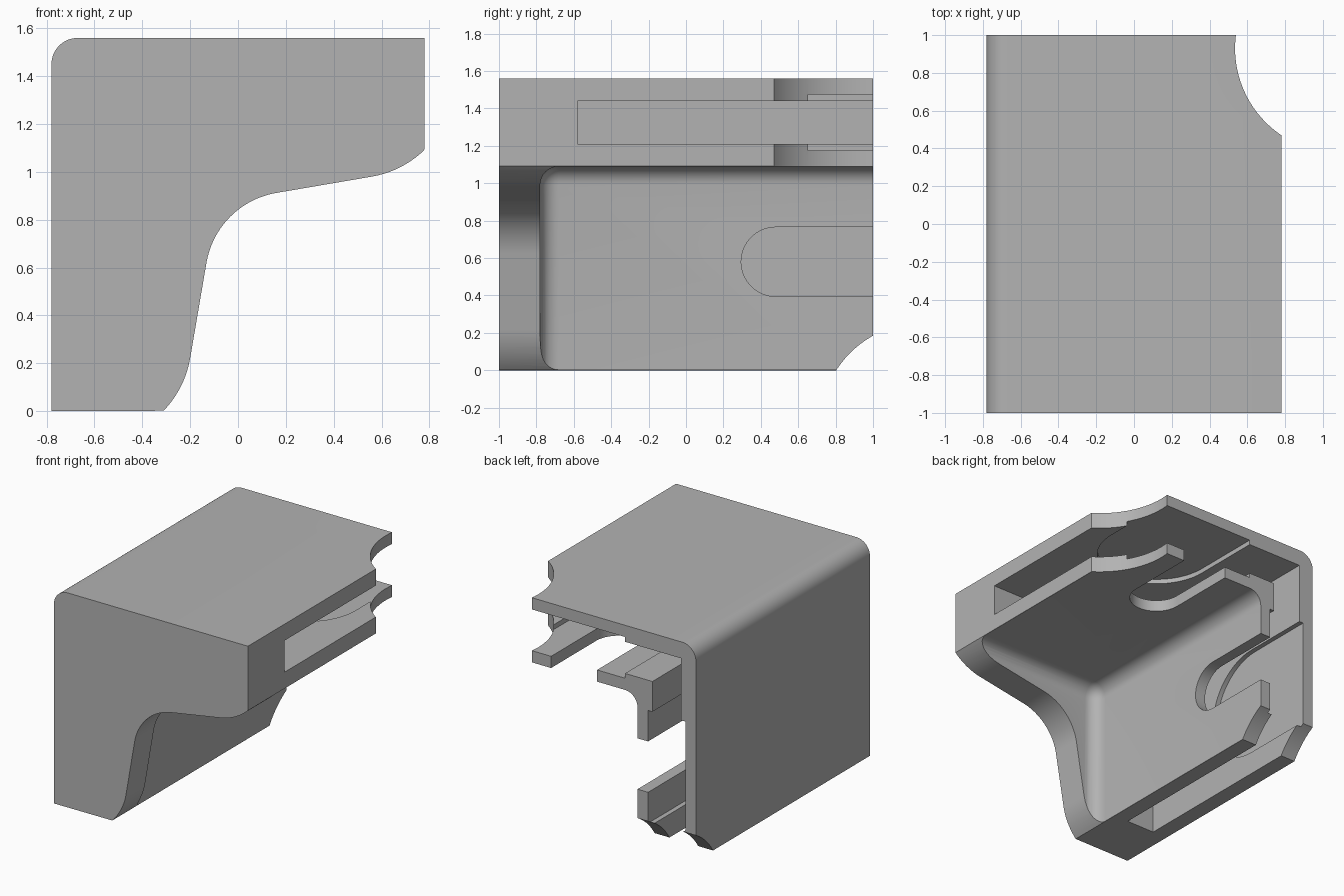
import bpy, bmesh
from math import sin, cos, radians

if "Cube" in bpy.data.objects:
    bpy.data.objects.remove(bpy.data.objects["Cube"], do_unlink=True)

W, H = 0.78, 1.56          # half width, height
WALL, SLOT, ARM = 0.12, 0.35, 0.47   # depths measured from the outer faces

grey = bpy.data.materials.new("plain grey")
grey.use_nodes = True
grey.diffuse_color = (0.45, 0.45, 0.45, 1)
grey.node_tree.nodes["Principled BSDF"].inputs["Base Color"].default_value = grey.diffuse_color


def arc(cx, cy, r, a, b, n):
    angles = [radians(a + (b - a) * i / n) for i in range(n + 1)]
    return [(cx + r * cos(t), cy + r * sin(t)) for t in angles]


# Placements: section (across, down, y) and the two mirrored arms (along, y, depth)
def section(u, v, y):
    return (u - W, H - v, y)[0], y, H - v


def top_arm(along, y, depth):
    return section(along, depth, y)


def side_arm(along, y, depth):
    return section(depth, along, y)


def prism(name, pts, place, d0, d1):
    bm = bmesh.new()
    rings = [[bm.verts.new(place(p, q, d)) for p, q in pts] for d in (d0, d1)]
    bm.faces.new(rings[0])
    bm.faces.new(rings[1])
    for i in range(len(pts)):
        j = (i + 1) % len(pts)
        bm.faces.new((rings[0][i], rings[0][j], rings[1][j], rings[1][i]))
    bmesh.ops.recalc_face_normals(bm, faces=bm.faces)
    me = bpy.data.meshes.new(name)
    bm.to_mesh(me)
    bm.free()
    ob = bpy.data.objects.new(name, me)
    bpy.context.collection.objects.link(ob)
    return ob


def cut(cutter):
    cutter.hide_render = True
    mod = body.modifiers.new(cutter.name, 'BOOLEAN')
    mod.operation, mod.solver, mod.object = 'DIFFERENCE', 'EXACT', cutter
    bpy.context.view_layer.objects.active = body
    bpy.ops.object.modifier_apply(modifier=mod.name)
    bpy.data.objects.remove(cutter, do_unlink=True)


# Body: corner profile, symmetric about its diagonal
foot = arc(0.166, 1.268, 0.42, 43.8, 9.9, 10)
outline = [(0, H)] + foot + arc(1, 1, 0.357, 189.9, 260.1, 20)
outline += [(v, u) for u, v in reversed(foot)] + [(H, 0)]
outline += arc(0.11, 0.11, 0.11, 270, 180, 12)
body = prism("corner_bracket", outline, section, -1, 1)
body.data.materials.append(grey)

# Pocket with rounded inner edges
pocket = prism("pocket", [(ARM, ARM), (3, ARM), (3, 3), (ARM, 3)], section, -0.78, 2)
bev = pocket.modifiers.new("round", 'BEVEL')
bev.width, bev.segments = 0.1, 8
bpy.context.view_layer.objects.active = pocket
bpy.ops.object.modifier_apply(modifier="round")
cut(pocket)

# L-shaped channel inside the two arms
channel = [(WALL, WALL), (2, WALL), (2, SLOT), (SLOT, SLOT), (SLOT, 2), (WALL, 2)]
cut(prism("channel", channel, section, -0.58, 2))


def keyhole(r):
    return arc(0.98, 0.48, r, 180, 360, 32) + [(0.98 + r, 2), (0.98 - r, 2)]


# Screw slots, head recesses and scooped rear corners on each arm
for place, scoop_along, scoop_y in ((top_arm, 1.87, 0.93), (side_arm, 1.86, 1.27)):
    cut(prism("screw_slot", keyhole(0.185), place, 0.23, 0.6))
    cut(prism("head_recess", keyhole(0.41), place, WALL - 0.035, SLOT + 0.035))
    scoop = arc(scoop_along, scoop_y, 0.555, 0, 360, 96)[:-1]
    cut(prism("scoop", scoop, place, -0.2, 0.7))

bpy.ops.object.select_all(action='DESELECT')
body.select_set(True)
bpy.context.view_layer.objects.active = body
bpy.ops.object.shade_smooth_by_angle(angle=radians(25))
